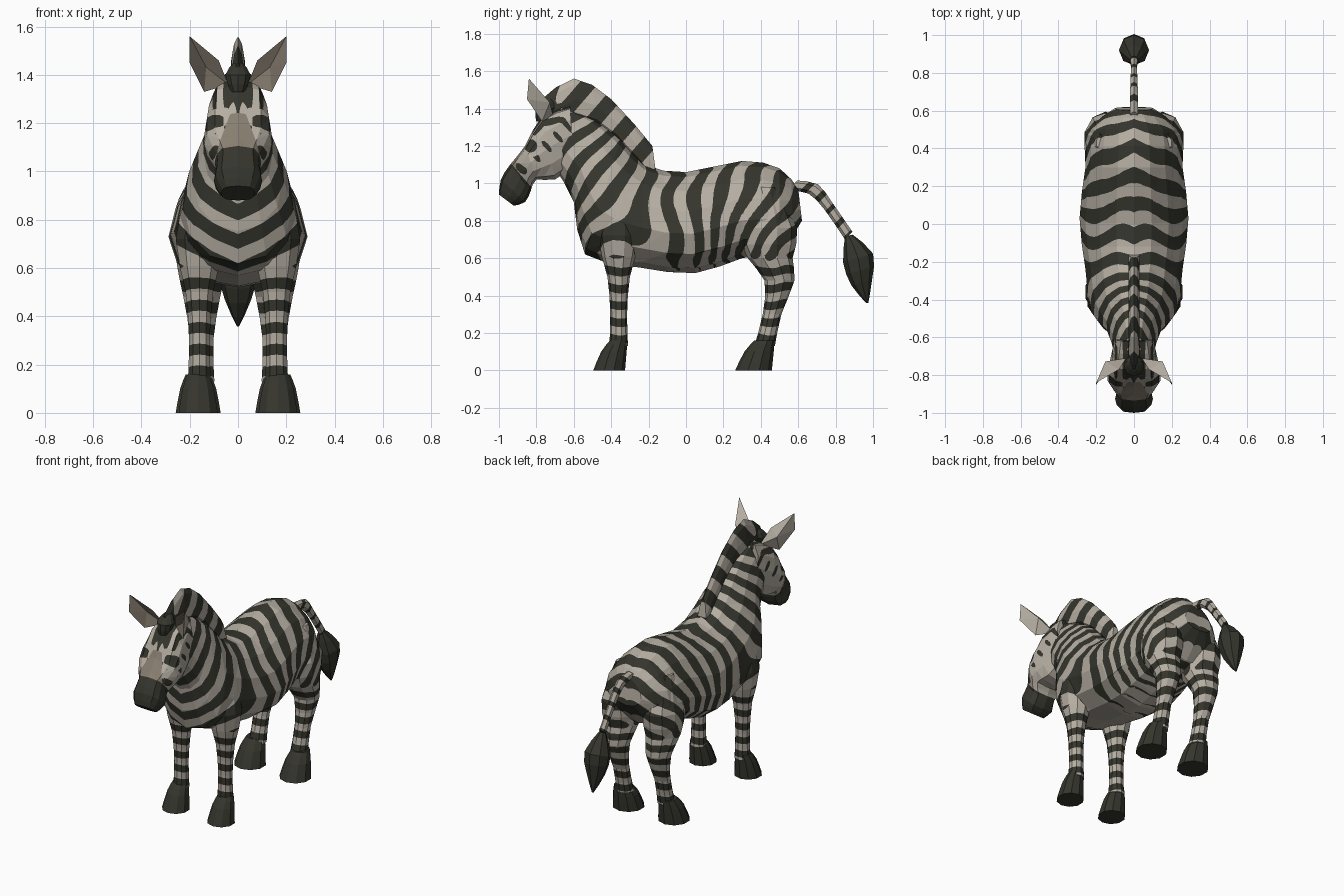
import bpy, bmesh
from math import sin, cos, pi
from mathutils import Vector

if "Cube" in bpy.data.objects:
    bpy.data.objects.remove(bpy.data.objects["Cube"])


def material(name, red, green, blue):
    colour = (red, green, blue, 1)
    m = bpy.data.materials.new(name)
    m.use_nodes = True
    m.diffuse_color = colour
    m.node_tree.nodes["Principled BSDF"].inputs["Base Color"].default_value = colour
    return m


MATERIALS = [material("pale_cream", .46, .42, .36),
             material("dark_stripe", .036, .036, .027),
             material("taupe", .25, .21, .165)]
LIGHT, DARK, TAUPE = range(len(MATERIALS))


def finish(bm, name):
    bmesh.ops.recalc_face_normals(bm, faces=bm.faces[:])
    mesh = bpy.data.meshes.new(name)
    bm.to_mesh(mesh)
    bm.free()
    for m in MATERIALS:
        mesh.materials.append(m)
    bpy.context.collection.objects.link(bpy.data.objects.new(name, mesh))


def paint(bm, field, colour):
    """Cut the faces along field = 0 and colour the positive side."""
    bmesh.ops.triangulate(bm, faces=bm.faces[:])
    value = {v: field(v.co) for v in bm.verts}
    fresh = set()
    for edge in bm.edges[:]:
        a, b = edge.verts
        if (value[a] >= 0) != (value[b] >= 0):
            fac = value[a] / (value[a] - value[b])
            fresh.add(bmesh.utils.edge_split(edge, a, min(max(fac, .02), .98))[1])
    for face in bm.faces[:]:
        ends = [v for v in face.verts if v in fresh]
        if len(ends) == 2:
            bmesh.utils.face_split(face, *ends)
    for face in bm.faces:
        if sum(value.get(v, 0) for v in face.verts) > 0:
            face.material_index = colour


def with_midpoints(rows):
    """Insert a curved midpoint between neighbouring rows."""
    rows = [Vector(r) for r in rows]
    result = rows[:1]
    for i, (b, c) in enumerate(zip(rows, rows[1:])):
        a, d = rows[max(i - 1, 0)], rows[min(i + 2, len(rows) - 1)]
        result += [(b + c) / 2 + (b + c - a - d) / 16, c]
    return result


def loft(name, rows, sides=10, taper=0, square=1, x=0, base=LIGHT, layers=()):
    """Skin rings; a row is upper edge (y, z), lower edge (y, z) and half width."""
    bm = bmesh.new()
    rings = []
    for upper_y, upper_z, lower_y, lower_z, width in with_midpoints(rows):
        ring = []
        for i in range(sides):
            angle = 2 * pi * i / sides
            k, s = (1 + cos(angle)) / 2, sin(angle)
            out = width * abs(s) ** square * (1 - taper * cos(angle))
            ring.append(bm.verts.new((x + (out if s > 0 else -out),
                                      lower_y + (upper_y - lower_y) * k,
                                      lower_z + (upper_z - lower_z) * k)))
        rings.append(ring)
    for near, far in zip(rings, rings[1:]):
        for i in range(sides):
            j = (i + 1) % sides
            bm.faces.new((near[i], near[j], far[j], far[i]))
    bm.faces.new(rings[0])
    bm.faces.new(rings[-1])
    for face in bm.faces:
        face.material_index = base
    if layers:
        bmesh.ops.triangulate(bm, faces=bm.faces[:])
        bmesh.ops.subdivide_edges(bm, edges=bm.edges[:], cuts=4, use_grid_fill=True)
        for field, colour in layers:
            paint(bm, field, colour)
    finish(bm, name)


def limb(name, rows, tilt=0, **options):
    """Loft from rows of centre y, centre z and radius; wide limbs are flattened in x."""
    loft(name, [(y + r, z + tilt * r, y - r, z - tilt * r, min(r, .07 + .3 * r))
                for y, z, r in rows], **options)


def ramp(start, end, t):
    t = min(max((t - start) / (end - start), 0), 1)
    return t * t * (3 - 2 * t)


def wave(distance, period):
    return sin(2 * pi * distance / period)


# Stripe patterns: positive where the colour goes
def coat(p):
    neck, rump = ramp(-.1, -.55, p.y), ramp(0, .6, p.y)
    along = neck * (p.z - .85 - abs(p.x) / 2) + 1.1 * rump * (p.z - 1.1) - p.y
    ripple = wave(p.z + p.y / 2, .5) + (1 - neck) * wave(abs(p.x) + p.y / 4, .26)
    belly = ramp(.62, .52, p.z) * ramp(-.6, -.4, p.y)
    return wave(along + ripple / 50 - .03, .135 + .035 * (neck + rump)) + .1 - belly


def leg_bands(p):
    upper = ramp(.52, .68, p.z)
    return upper * coat(p) + (1 - upper) * wave(p.z + .03 + wave(p.y, .2) / 120, .09)


def tail_bands(p):
    return wave(p.y - p.z, .12) - .4


def mane_bands(p):
    return wave(.65 * p.z - .75 * p.y, .15) + .1 + 2 * ramp(-.66, -.74, p.y)


# Face coordinates: along the nose, and up out of the brow
def snout(p):
    return -.76 * p.y - .65 * p.z


def brow(p):
    return .76 * p.z - .65 * p.y


def face_lines(p):
    top = ramp(1.41, 1.47, brow(p))
    front = wave(abs(p.x) + .012, .048) - .4 + 2 * ramp(1.25, 1.32, p.z) * ramp(.07, .03, abs(p.x))
    cheek = wave(snout(p) + abs(p.x) / 2, .085) - .5 - 1.2 * ramp(1.38, 1.32, brow(p))
    return top * front + (1 - top) * cheek


def nose_patch(p):
    return min(snout(p) + .17, brow(p) - 1.4, .09 - abs(p.x) + snout(p) / 3)


def muzzle(p):
    return snout(p) + .008


def eye_patch(radius):
    return lambda p: min(radius - Vector((p.y + .83, p.z - 1.2)).length, abs(p.x) - .06)


# Body and neck, from rump to poll
loft("body_and_neck", [
    (.6, .97, .62, .8, .1), (.5, 1.08, .5, .64, .23), (.3, 1.12, .3, .6, .25),
    (0, 1.06, .05, .52, .28), (-.22, 1.1, -.25, .55, .25), (-.35, 1.24, -.54, .62, .22),
    (-.5, 1.35, -.6, .9, .14), (-.67, 1.42, -.7, 1.08, .1)],
    sides=14, taper=.25, layers=[(coat, DARK)])

# Head with nose, muzzle and eyes
loft("head", [
    (-.62, 1.42, -.6, 1.1, .1), (-.77, 1.36, -.7, 1.02, .13), (-.86, 1.2, -.8, 1.02, .14),
    (-.94, 1.1, -.83, .96, .09), (-.99, 1.02, -.86, .9, .1), (-1, .94, -.92, .88, .07)],
    sides=12, square=.55, layers=[
        (face_lines, DARK), (nose_patch, TAUPE), (muzzle, DARK),
        (eye_patch(.06), LIGHT), (eye_patch(.035), DARK)])

# Mane follows the crest of the neck
crest = [(-.77, 1.45), (-.6, 1.56), (-.4, 1.45), (-.18, 1.2)]
loft("mane", [(y, z, y + .03, z - .22, .03) for y, z in crest],
     sides=8, taper=.3, layers=[(mane_bands, DARK)])
limb("forelock", [(-.77, 1.33, .03), (-.75, 1.4, .055), (-.73, 1.45, .02)], base=DARK)

# Tail and tuft
limb("tail", [(.57, .99, .025), (.68, .97, .025), (.76, .88, .02), (.87, .72, .02)],
     tilt=1, sides=6, layers=[(tail_bands, DARK)])
limb("tail_tuft", [(.87, .72, .02), (.92, .6, .08), (.94, .47, .055), (.97, .36, .005)],
     tilt=.3, sides=8, base=DARK)

# Legs, hooves and ears, one set per side
for label, side in (("left", 1), ("right", -1)):
    limb(label + "_hind_leg", [
        (.43, .98, .05), (.44, .76, .155), (.45, .6, .12), (.5, .48, .08), (.46, .3, .05),
        (.42, .13, .055)], x=.15 * side, layers=[(leg_bands, DARK)])
    limb(label + "_front_leg", [
        (-.35, .95, .05), (-.36, .72, .11), (-.36, .5, .06), (-.36, .3, .045), (-.36, .13, .05)],
        x=.16 * side, layers=[(leg_bands, DARK)])
    for part, ankle, r in (("hind", .42, .098), ("front", -.36, .085)):
        limb(f"{label}_{part}_hoof", [
            (ankle, .16, r * .55), (ankle - r * .3, .1, r * .8), (ankle - r * .6, 0, r)],
            x=.165 * side, base=DARK)

    bm = bmesh.new()
    rim = [Vector((x * side, y, z)) for x, y, z in (
        (.2, -.84, 1.56), (.2, -.85, 1.45), (.14, -.77, 1.33), (.04, -.71, 1.36), (.08, -.77, 1.46))]
    middle = sum(rim, Vector()) / len(rim)
    rim = [bm.verts.new(co) for co in rim]
    back = bm.verts.new(middle + Vector((.02 * side, .06, 0)))
    hollow = bm.verts.new(middle + Vector((0, .03, 0)))
    for a, b in zip(rim, rim[1:] + rim[:1]):
        bm.faces.new((a, b, back)).material_index = LIGHT
        bm.faces.new((b, a, hollow)).material_index = TAUPE
    finish(bm, label + "_ear")
